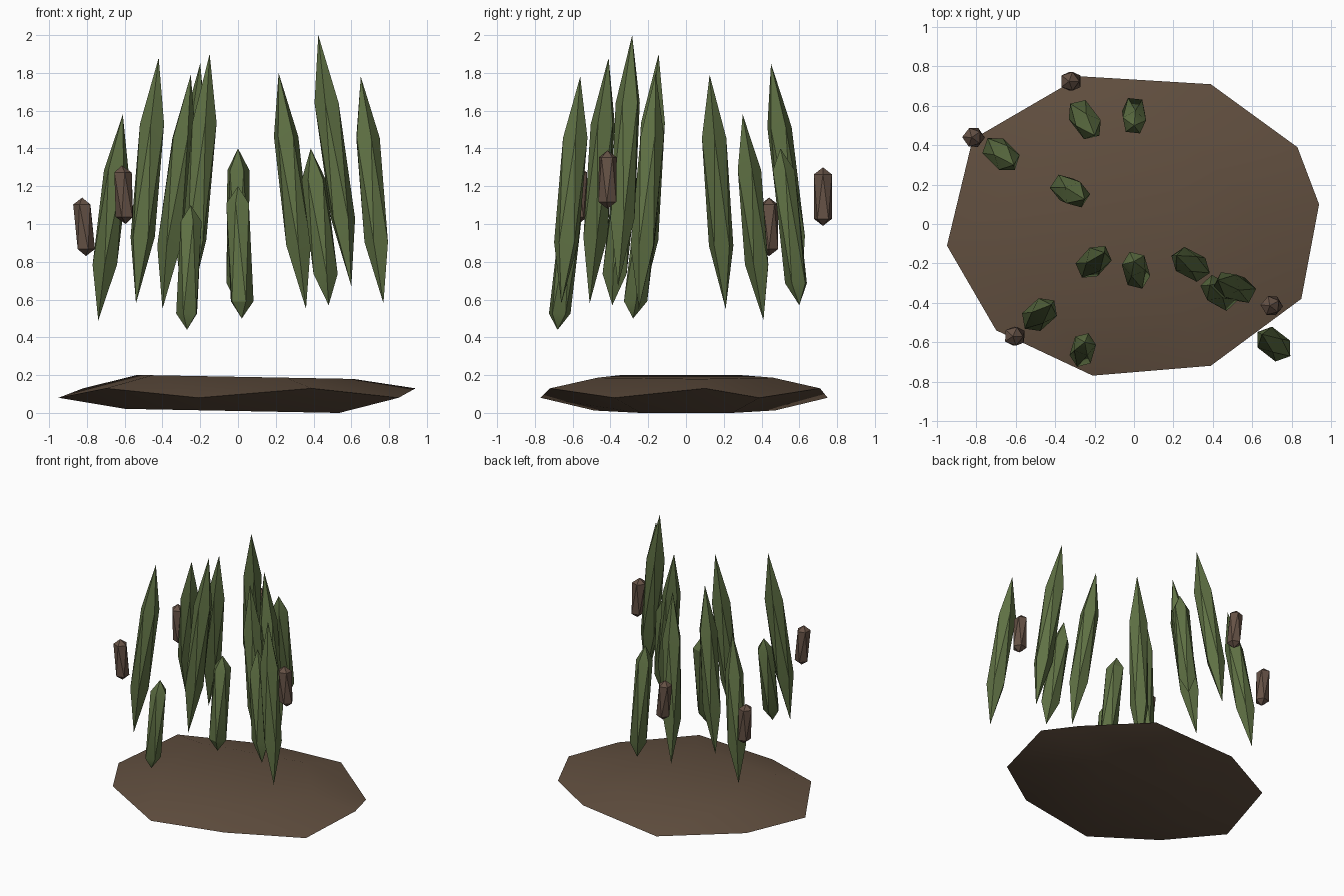
import bpy, bmesh, math
from mathutils import Vector, Matrix

cube = bpy.data.objects.get("Cube")
if cube:
    bpy.data.objects.remove(cube, do_unlink=True)


def material(name, rgb):
    mat = bpy.data.materials.new(name)
    mat.use_nodes = True
    mat.diffuse_color = (*rgb, 1)
    bsdf = mat.node_tree.nodes["Principled BSDF"]
    bsdf.inputs["Base Color"].default_value = (*rgb, 1)
    bsdf.inputs["Roughness"].default_value = 0.9
    return mat


soil = material("soil_brown", (0.12, 0.078, 0.05))
green = material("leaf_green", (0.115, 0.165, 0.058))
seed = material("seed_brown", (0.13, 0.083, 0.06))
parts = []


def add_object(name, bm, mat):
    bmesh.ops.recalc_face_normals(bm, faces=bm.faces)
    mesh = bpy.data.meshes.new(name)
    bm.to_mesh(mesh)
    bm.free()
    mesh.materials.append(mat)
    obj = bpy.data.objects.new(name, mesh)
    bpy.context.collection.objects.link(obj)
    parts.append(obj)


def spindle(name, bottom, top, radius, taper, mat, turn):
    """Five-sided spindle between two points; taper is the share of length in each tip."""
    bm = bmesh.new()
    bmesh.ops.create_icosphere(bm, subdivisions=1, radius=1)
    bm.transform(Matrix.Rotation(turn, 4, "Z"))
    bottom, top = Vector(bottom), Vector(top)
    for v in bm.verts:
        pole = abs(v.co.z) > 0.9
        side = math.copysign(1, v.co.z)
        share = 0.5 + side * (0.5 if pole else 0.5 - taper)
        ring = Vector((0, 0, 0)) if pole else Vector((v.co.x, v.co.y, 0)).normalized() * radius
        v.co = bottom.lerp(top, share) + ring
    add_object(name, bm, mat)


# Soil mound: flattened twelve-sided stone with a zigzag rim
high = [(.94, .10), (.39, .71), (-.82, .43), (-.70, -.54), (.39, -.72)]
low = [(.83, .39), (-.27, .75), (-.95, -.11), (-.21, -.77), (.85, -.38)]
bm = bmesh.new()
H = [bm.verts.new((x, y, .13)) for x, y in high]
L = [bm.verts.new((x, y, .08)) for x, y in low]
T = [bm.verts.new((x * .65, y * .65, .191 - .012 * x)) for x, y in high]
B = [bm.verts.new((x * .63, y * .63, .01 - .012 * x)) for x, y in low]
bm.faces.new(T)
bm.faces.new(B[::-1])
for i in range(5):
    j = (i + 1) % 5
    bm.faces.new((H[i], L[i], H[j], T[j], T[i]))
    bm.faces.new((B[i], B[j], L[j], H[j], L[i]))
add_object("soil_mound", bm, soil)

# Tall leaves: bottom point, top point
tall = [
    ((-.74, .41, .49), (-.61, .30, 1.58)),
    ((-.54, -.51, .58), (-.42, -.41, 1.88)),
    ((-.40, .21, .55), (-.25, .125, 1.79)),
    ((-.30, .61, .60), (-.20, .45, 1.85)),
    ((-.26, -.24, .55), (-.15, -.145, 1.90)),
    ((.36, -.25, .55), (.215, -.16, 1.80)),
    ((.60, -.36, .67), (.425, -.285, 2.0)),
    ((.77, -.66, .58), (.65, -.56, 1.78)),
]
for i, (bottom, top) in enumerate(tall):
    spindle(f"tall_leaf_{i + 1}", bottom, top, .068, .27, green, .3 + i * .5)

# Short leaves with blunter tips
short = [
    ((0, .60, .57), (0, .50, 1.40), .062, .14),
    ((.02, -.28, .50), (0, -.19, 1.20), .065, .13),
    ((-.27, -.68, .44), (-.25, -.60, 1.10), .06, .13),
    ((.48, -.39, .57), (.385, -.31, 1.40), .068, .2),
]
for i, (bottom, top, radius, taper) in enumerate(short):
    spindle(f"short_leaf_{i + 1}", bottom, top, radius, taper, green, .2 + i * .5)

# Seed heads: centre x, y and base height
for i, (x, y, z) in enumerate([(-.32, .725, .99), (-.815, .44, .83),
                               (-.605, -.57, 1.0), (.70, -.415, 1.08)]):
    spindle(f"seed_head_{i + 1}", (x + .01, y, z), (x - .01, y, z + .31), .05, .12, seed, i * .6)

# Smooth shading with sharp edges kept
bpy.ops.object.select_all(action="DESELECT")
for obj in parts:
    obj.select_set(True)
bpy.context.view_layer.objects.active = parts[0]
bpy.ops.object.shade_smooth_by_angle(angle=math.radians(30))
